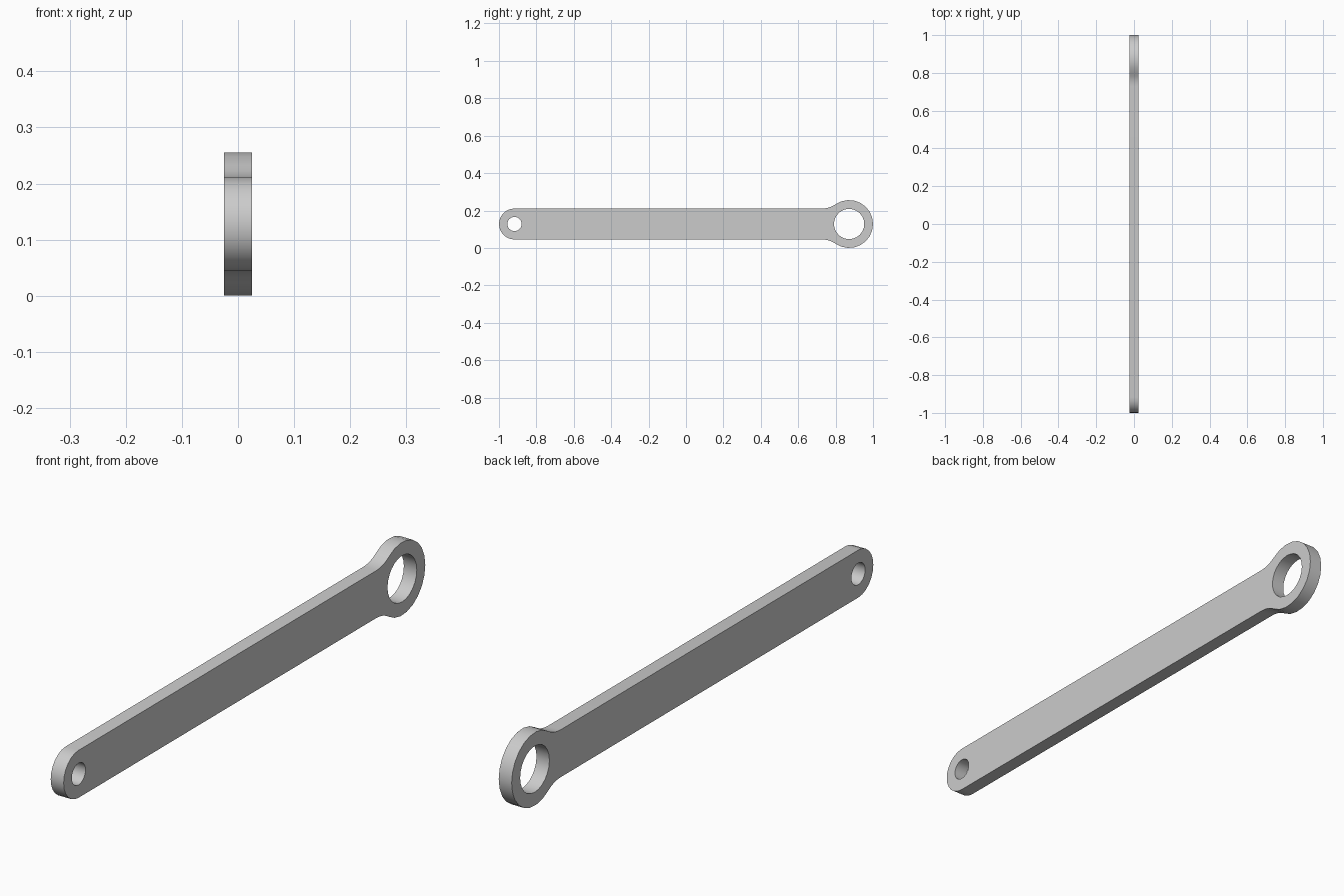
import bpy, bmesh
from math import pi, sin, cos, atan2, sqrt, radians

cube = bpy.data.objects.get("Cube")
if cube:
    bpy.data.objects.remove(cube, do_unlink=True)

HALF_THICK = 0.025
MID_Z = 0.128
BAR_R = 0.083                    # half height of the bar and its round end
RING_R, RING_HOLE = 0.128, 0.081
PIN_HOLE = 0.038
PIN_Y, RING_Y = -1 + BAR_R, 1 - RING_R
NECK_Y = 0.73                    # where the bar starts to flare


def arc(cy, cz, r, a0, a1, steps):
    return [(cy + r * cos(a0 + (a1 - a0) * i / steps),
             cz + r * sin(a0 + (a1 - a0) * i / steps)) for i in range(steps + 1)]


def circle(cy, r, steps=24):
    return arc(cy, 0, r, 0, 2 * pi, steps)[:-1]


# Fillet radius that is tangent to both the bar edge and the ring
d = RING_Y - NECK_Y
fillet = (d * d + BAR_R ** 2 - RING_R ** 2) / (2 * (RING_R - BAR_R))
touch = atan2(BAR_R + fillet, -d)        # direction of tangent point from ring centre

# Outline: ring, upper fillet, round end, lower fillet
outline = arc(RING_Y, 0, RING_R, -touch, touch, 16)
outline += arc(NECK_Y, BAR_R + fillet, fillet, touch - pi, -pi / 2, 4)[1:]
outline += arc(PIN_Y, 0, BAR_R, pi / 2, 3 * pi / 2, 12)
outline += arc(NECK_Y, -BAR_R - fillet, fillet, pi / 2, pi - touch, 4)[:-1]

# Flat plate with two holes, extruded to thickness
bm = bmesh.new()
for loop in (outline, circle(RING_Y, RING_HOLE), circle(PIN_Y, PIN_HOLE)):
    verts = [bm.verts.new((-HALF_THICK, y, z + MID_Z)) for y, z in loop]
    for a, b in zip(verts, verts[1:] + verts[:1]):
        bm.edges.new((a, b))
bmesh.ops.triangle_fill(bm, use_beauty=True, use_dissolve=False, edges=bm.edges[:])
extruded = bmesh.ops.extrude_face_region(bm, geom=bm.faces[:], use_keep_orig=True)
bmesh.ops.translate(bm, vec=(2 * HALF_THICK, 0, 0),
                    verts=[g for g in extruded["geom"] if isinstance(g, bmesh.types.BMVert)])
bmesh.ops.recalc_face_normals(bm, faces=bm.faces[:])
mesh = bpy.data.meshes.new("link_arm")
bm.to_mesh(mesh)
bm.free()

# Plain grey metal
grey = bpy.data.materials.new("light_grey")
grey.use_nodes = True
colour = (0.6, 0.6, 0.6, 1)
grey.diffuse_color = colour
for node in grey.node_tree.nodes:
    if node.type == "BSDF_PRINCIPLED":
        node.inputs["Base Color"].default_value = colour
mesh.materials.append(grey)

arm = bpy.data.objects.new("link_arm", mesh)
bpy.context.collection.objects.link(arm)
bpy.ops.object.select_all(action="DESELECT")
arm.select_set(True)
bpy.context.view_layer.objects.active = arm
bpy.ops.object.shade_smooth_by_angle(angle=radians(30))
